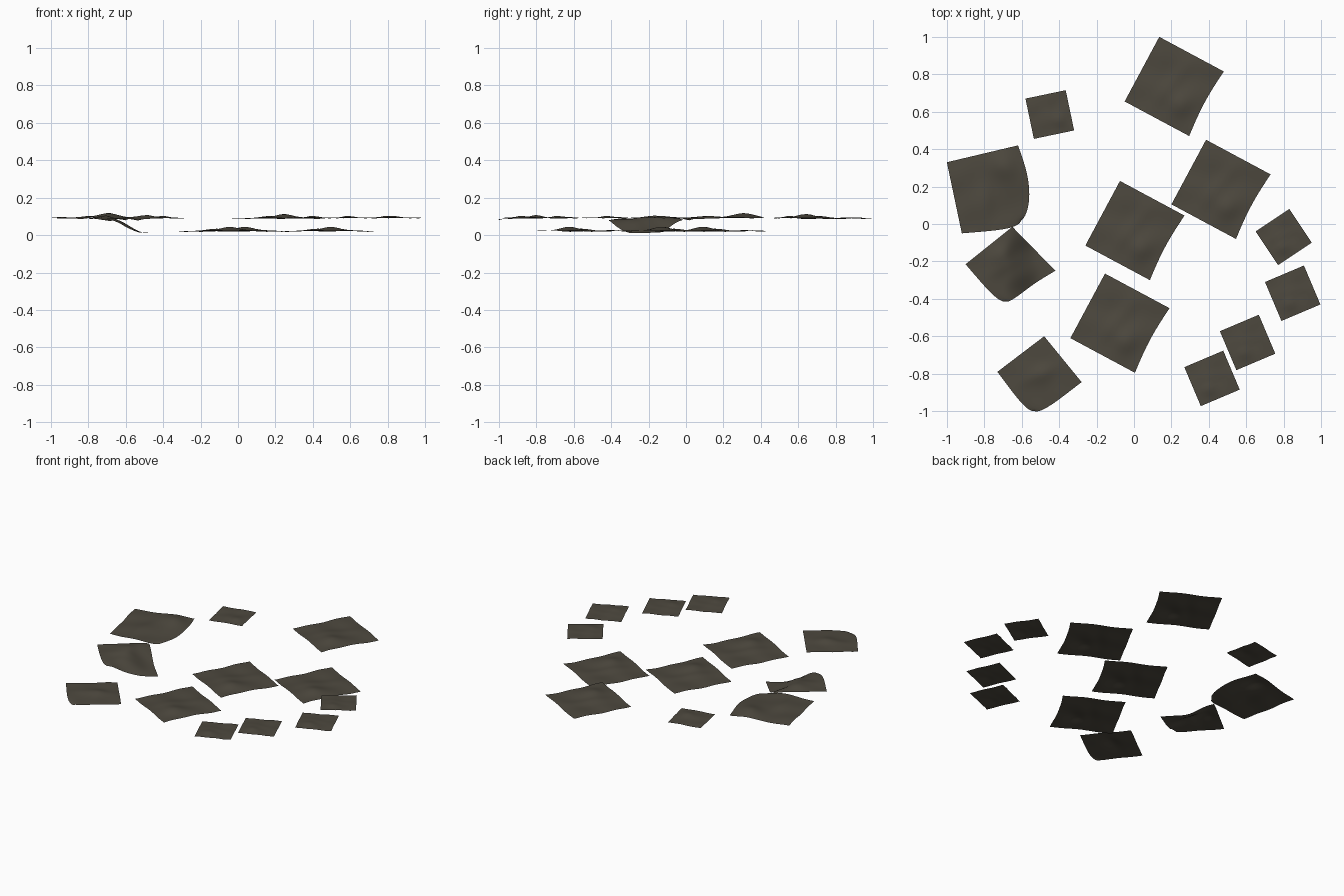
import bpy, bmesh
from math import sin, pi, exp
from mathutils import Vector

cube = bpy.data.objects.get("Cube")
if cube:
    bpy.data.objects.remove(cube, do_unlink=True)

# One dull brown-grey cloth colour
cloth = bpy.data.materials.new("dark_brown_cloth")
cloth.use_nodes = True
COLOUR = (0.075, 0.066, 0.049, 1)
cloth.diffuse_color = COLOUR
bsdf = cloth.node_tree.nodes["Principled BSDF"]
bsdf.inputs["Base Color"].default_value = COLOUR
bsdf.inputs["Roughness"].default_value = 0.9


def smoothstep(a, b, x):
    t = min(1, max(0, (x - a) / (b - a)))
    return t * t * (3 - 2 * t)


def sheet(name, corners, z, bump=0.026, peak=(0.69, 0.69), curl=0.0, bulge=0.0, drape=False, n=18):
    """Thin rumpled sheet; corners run clockwise, the third one can curl inwards."""
    a, b, c, d = (Vector(p) for p in corners)
    centre = (a + b + c + d) / 4
    bm = bmesh.new()
    rows = []
    for j in range(n + 1):
        v = j / n
        row = []
        for i in range(n + 1):
            u = i / n
            top, low = a.lerp(b, u), d.lerp(c, u)
            p = top.lerp(low, v)
            p += (b - a).normalized() * bulge * u ** 4 * sin(pi * v)
            p += (centre - p) * curl * (u * v) ** 5
            # Main crumple, a long crease and small ripples
            r2 = (u - peak[0]) ** 2 + (v - peak[1]) ** 2
            h = bump * exp(-r2 / 0.03)
            h += bump * 0.3 * exp(-((u - 0.55 + 0.2 * v) / 0.1) ** 2) * sin(pi * v)
            h += bump * 0.16 * sin(7 * u + 4 * v) * sin(9 * v - 3 * u)
            h -= curl * 0.07 * (u * v) ** 4
            height = z + h
            if drape:
                fall = smoothstep(-0.69, -0.5, p.x + 0.012 * sin(30 * p.y))
                height = height * (1 - fall) + (0.012 + 0.4 * h) * fall
            row.append(bm.verts.new((p.x, p.y, max(0, height))))
        rows.append(row)
    for r, s in zip(rows, rows[1:]):
        for i in range(n):
            bm.faces.new((r[i], s[i], s[i + 1], r[i + 1]))
    mesh = bpy.data.meshes.new(name)
    bm.to_mesh(mesh)
    bm.free()
    mesh.materials.append(cloth)
    mesh.shade_smooth()
    obj = bpy.data.objects.new(name, mesh)
    bpy.context.collection.objects.link(obj)


def square(name, x, y, e, f, z, **options):
    """Square sheet from its centre and one half diagonal."""
    sheet(name, [(x + e, y + f), (x + f, y - e), (x - e, y - f), (x - f, y + e)], z, **options)


# Four large sheets, one raised and three low
for name, x, y, z in (("back_sheet", 0.215, 0.735, 0.09), ("left_sheet", 0.465, 0.185, 0.022),
                      ("middle_sheet", 0.005, -0.035, 0.022), ("front_sheet", -0.075, -0.53, 0.022)):
    square(name, x, y, -0.08, 0.265, z, bulge=-0.012)

# Five small sheets
for name, x, y, e, f in (("small_back_sheet", -0.45, 0.585, -0.13, 0.085),
                         ("small_side_sheet_1", 0.8, -0.07, 0.03, 0.15),
                         ("small_side_sheet_2", 0.848, -0.37, 0.06, 0.148),
                         ("small_side_sheet_3", 0.607, -0.633, 0.06, 0.148),
                         ("small_side_sheet_4", 0.417, -0.825, 0.06, 0.148)):
    square(name, x, y, e, f, 0.092, bump=0.013, n=12)

# Three sheets with curled corners, the second hanging over an edge
sheet("right_curled_sheet", [(-1, 0.33), (-0.62, 0.42), (-0.56, -0.02), (-0.92, -0.05)], 0.092,
      peak=(0.76, 0.22), curl=0.2, bulge=0.03)
sheet("draped_sheet", [(-0.65, -0.015), (-0.42, -0.25), (-0.69, -0.46), (-0.9, -0.215)], 0.088,
      bump=0.016, peak=(0.25, 0.45), curl=0.2, bulge=-0.015, drape=True)
sheet("front_curled_sheet", [(-0.48, -0.6), (-0.28, -0.845), (-0.54, -1.045), (-0.73, -0.79)], 0.091,
      bump=0.014, peak=(0.5, 0.4), curl=0.2)
